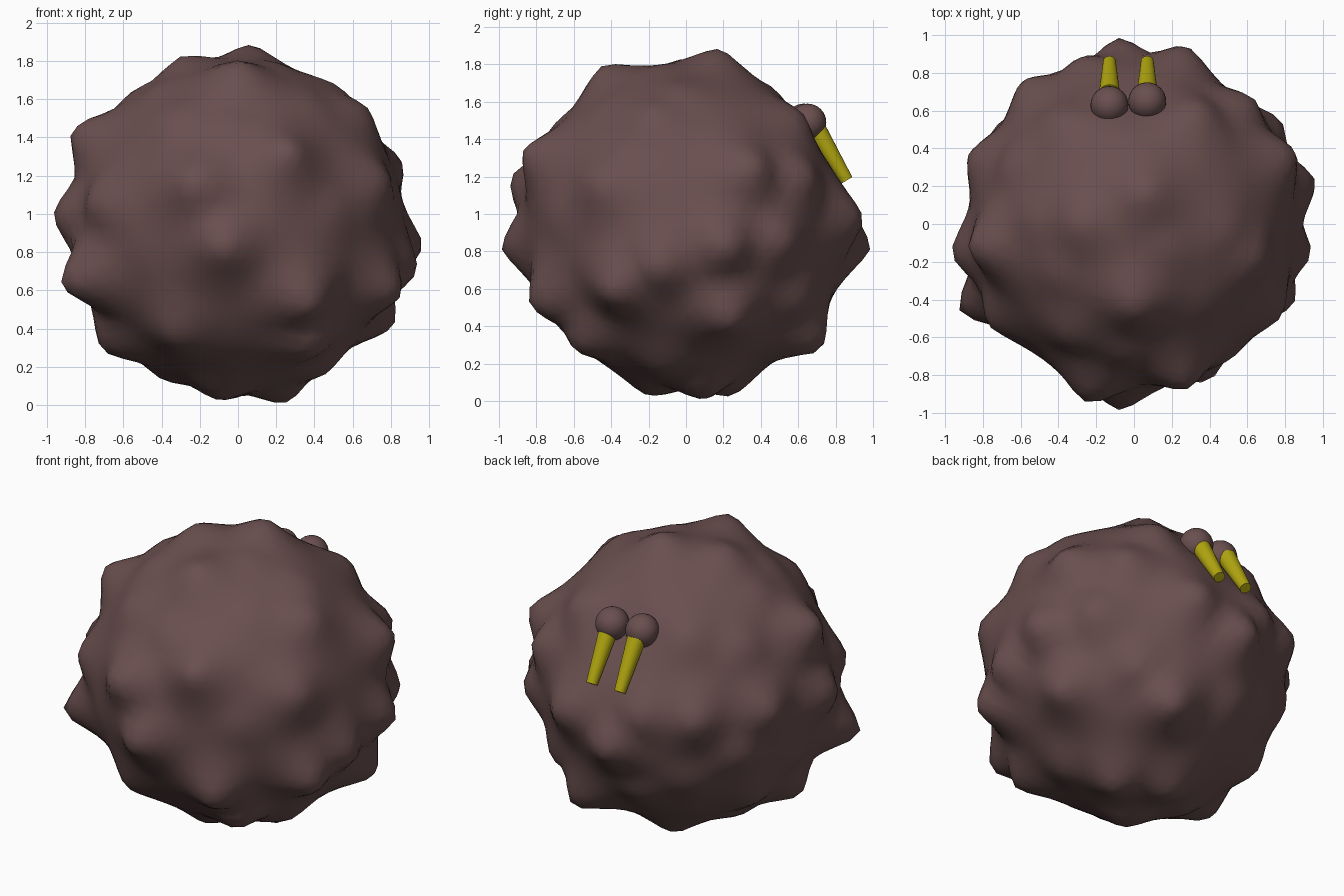
import bpy
import bmesh
import math
import random
from mathutils import Vector

random.seed(4)
CENTRE = Vector((0, 0, 0.94))
BASE = 0.86

default = bpy.data.objects.get("Cube")
if default:
    bpy.data.objects.remove(default, do_unlink=True)


def material(name, colour):
    mat = bpy.data.materials.new(name)
    mat.use_nodes = True
    mat.diffuse_color = colour
    mat.node_tree.nodes["Principled BSDF"].inputs["Base Color"].default_value = colour
    return mat


brown = material("dull brown", (0.145, 0.078, 0.078, 1))
yellow = material("mustard yellow", (0.44, 0.38, 0.005, 1))


def add_object(name, bm, mat, angle):
    mesh = bpy.data.meshes.new(name)
    bm.to_mesh(mesh)
    bm.free()
    obj = bpy.data.objects.new(name, mesh)
    bpy.context.collection.objects.link(obj)
    mesh.materials.append(mat)
    bpy.ops.object.select_all(action="DESELECT")
    obj.select_set(True)
    bpy.context.view_layer.objects.active = obj
    bpy.ops.object.shade_smooth_by_angle(angle=math.radians(angle))
    return obj


# Tips of the main bumps on the boulder
tips = [
    # crown
    (.07, .18, 1.89), (0, -.46, 1.8), (-.3, 0, 1.83), (.53, -.05, 1.67),
    (.68, -.2, 1.56), (.36, .63, 1.54), (-.41, .58, 1.53), (-.37, -.61, 1.51),
    # front
    (.28, -.88, 1.34), (-.25, -.96, 1.18), (-.08, -1, .82), (.4, -.84, .5),
    (.41, -.6, .27), (-.36, -.63, .34),
    # model's right side
    (-.88, -.13, 1.45), (-.98, -.16, 1), (-.94, -.47, .62), (-.89, .37, 1.05),
    (-.78, -.54, 1.06), (-.72, -.16, .28), (-.7, .29, .4), (-.76, .49, .77),
    # model's left side
    (.87, .38, 1.27), (.95, -.16, .7), (.86, -.42, .57), (.98, .23, .82),
    (.79, .55, .85), (.82, .25, .4), (.79, -.49, 1.18),
    # back
    (.64, .67, 1.22), (.28, .96, .97), (-.08, 1, .82), (-.28, .9, 1.05),
    (-.6, .77, 1.05), (.3, .74, .27), (.51, .65, .5),
    # underside
    (.25, .1, 0), (-.08, .25, .02), (-.1, -.2, .02), (-.4, 0, .13), (.45, -.13, .15),
]
bumps = []
for tip in tips:
    offset = Vector(tip) - CENTRE
    bumps.append((offset.normalized(), offset.length - BASE))

# Low filler bumps in the gaps
for attempt in range(500):
    way = Vector([random.gauss(0, 1) for axis in range(3)]).normalized()
    if all(way.angle(other) > 0.36 for other, height in bumps):
        bumps.append((way, random.uniform(0.01, 0.04)))

hollow = Vector((-.03, .68, .46)).normalized()

# Boulder
bm = bmesh.new()
bmesh.ops.create_icosphere(bm, subdivisions=5, radius=1)
for vert in bm.verts:
    way = vert.co.normalized()
    lift = max(h * math.exp(-(way.angle(d) / 0.17) ** 1.5) for d, h in bumps)
    away = way.angle(hollow)
    lift = lift * (1 - math.exp(-(away / 0.3) ** 4)) - 0.05 * math.exp(-(away / 0.28) ** 2)
    vert.co = CENTRE + way * (BASE + lift)
# Soften the creases between bumps
bmesh.ops.smooth_vert(bm, verts=bm.verts, factor=0.3,
                      use_axis_x=True, use_axis_y=True, use_axis_z=True)
add_object("boulder", bm, brown, 60)

# Paired knobs and tapered pegs on the upper back
for side, x, y in (("right", -.13, .63), ("left", .07, .65)):
    bm = bmesh.new()
    bmesh.ops.create_uvsphere(bm, u_segments=32, v_segments=16, radius=0.1)
    knob = add_object(side + "_knob", bm, brown, 60)
    knob.location = (x, y, 1.49)

    start, end = Vector((x, .69, 1.46)), Vector((x, .86, 1.18))
    bm = bmesh.new()
    bmesh.ops.create_cone(bm, cap_ends=True, segments=24, radius1=0.056, radius2=0.034,
                          depth=(end - start).length)
    peg = add_object(side + "_peg", bm, yellow, 40)
    peg.location = (start + end) / 2
    peg.rotation_euler = (end - start).to_track_quat("Z", "Y").to_euler()
